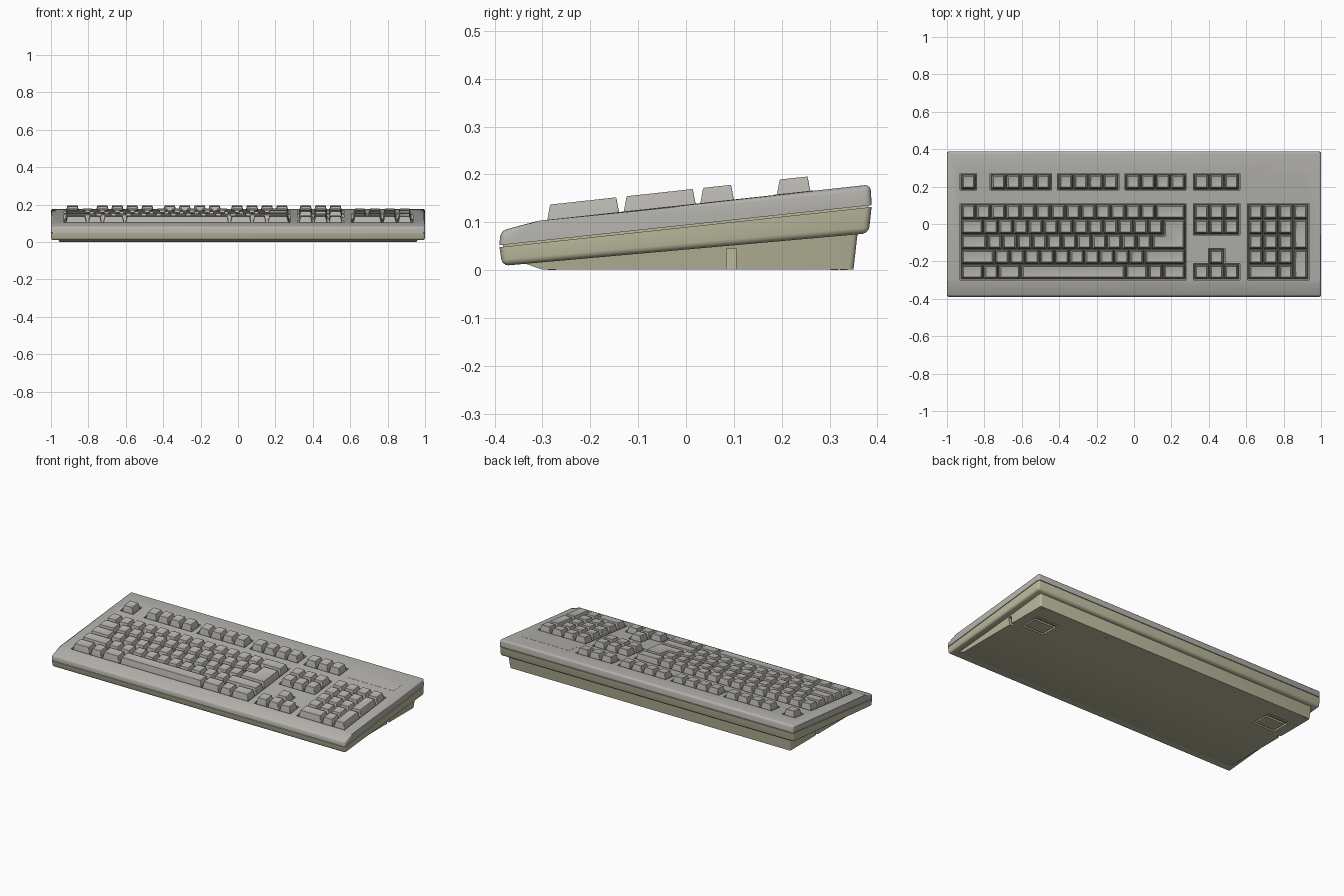
import bpy, bmesh, math
from mathutils import Vector

if "Cube" in bpy.data.objects:
    bpy.data.objects.remove(bpy.data.objects["Cube"], do_unlink=True)


def material(name, r, g, b):
    m = bpy.data.materials.new(name)
    m.use_nodes = True
    m.diffuse_color = (r, g, b, 1)
    bsdf = m.node_tree.nodes["Principled BSDF"]
    bsdf.inputs["Base Color"].default_value = (r, g, b, 1)
    bsdf.inputs["Roughness"].default_value = 0.6
    return m


CASE = material("warm grey case", 0.46, 0.45, 0.42)
KEYS = material("light grey keys", 0.49, 0.475, 0.44)
BASE = material("beige base", 0.5, 0.49, 0.34)
DARK = material("dark well floor", 0.09, 0.09, 0.085)

U = 0.08            # key pitch
LEFT = -0.925       # left edge of the key field
TOP = 0.105         # back edge of the typing block


def deck(y):
    """Height of the sloping top face."""
    return 0.103 + (y + 0.31) * 0.109


def finish(bm, name, mat):
    bmesh.ops.recalc_face_normals(bm, faces=bm.faces)
    me = bpy.data.meshes.new(name)
    bm.to_mesh(me)
    bm.free()
    ob = bpy.data.objects.new(name, me)
    me.materials.append(mat)
    bpy.context.collection.objects.link(ob)
    return ob


def activate(ob):
    bpy.ops.object.select_all(action='DESELECT')
    ob.select_set(True)
    bpy.context.view_layer.objects.active = ob


def smooth(ob):
    activate(ob)
    bpy.ops.object.shade_smooth_by_angle(angle=math.radians(30))


def loft(bm, loops):
    """Skin a stack of equal-length loops and cap both ends."""
    rings = [[bm.verts.new(p) for p in loop] for loop in loops]
    for a, b in zip(rings, rings[1:]):
        for i in range(len(a)):
            j = (i + 1) % len(a)
            bm.faces.new((a[i], a[j], b[j], b[i]))
    bm.faces.new(rings[0][::-1])
    bm.faces.new(rings[-1])


def rect(x0, y0, x1, y1):
    return [(x0, y0), (x1, y0), (x1, y1), (x0, y1)]


def sloped_box(bm, r, low, high):
    """Box whose bottom and top follow the deck slope."""
    loft(bm, [[(x, y, deck(y) + h) for x, y in rect(*r)] for h in (low, high)])


def box(bm, r, z0, z1):
    loft(bm, [[(x, y, z) for x, y in rect(*r)] for z in (z0, z1)])


def shell(name, profile, half, mat, radius):
    """Side profile run across the width; all edges rounded except the seam,
    which joins the first and last profile points."""
    bm = bmesh.new()
    loft(bm, [[(x, y, z) for y, z in profile] for x in (-half, half)])
    bm.verts.ensure_lookup_table()
    n = len(profile)
    seam = {0, n - 1, n, 2 * n - 1}
    bm.verts.index_update()
    edges = [e for e in bm.edges if not all(v.index in seam for v in e.verts)]
    if radius:
        bmesh.ops.bevel(bm, geom=edges, offset=radius, segments=3, profile=0.5,
                        affect='EDGES', clamp_overlap=True)
    return finish(bm, name, mat)


def carve(ob, cutter):
    cutter.hide_render = True
    mod = ob.modifiers.new("cut", 'BOOLEAN')
    mod.operation = 'DIFFERENCE'
    mod.solver = 'EXACT'
    mod.use_self = True
    mod.object = cutter
    activate(ob)
    bpy.ops.object.modifier_apply(modifier=mod.name)
    bpy.data.objects.remove(cutter, do_unlink=True)


# --- Key layout: (column, row, width, height) in key units ---
def run(col, row, widths):
    out = []
    for w in widths:
        out.append((col, row, w, 1))
        col += w
    return out


NAV, PAD, FROW = 15.58, 19.2, -2
keys = run(0, FROW, [1])
for start in (2, 6.5, 11):
    keys += run(start, FROW, [1] * 4)
keys += run(NAV, FROW, [1] * 3)
keys += run(0, 0, [1] * 13 + [2])
keys += run(0, 1, [1.5] + [1] * 12)
keys += run(0, 2, [1.75] + [1] * 11)
keys += run(0, 3, [2.25] + [1] * 10 + [2.75])
keys += run(0, 4, [1.5, 1, 1.5, 7, 1.5, 1, 1.5])
for row in (0, 1, 4):
    keys += run(NAV, row, [1] * 3)
keys += run(NAV + 1, 3, [1])
keys += run(PAD, 0, [1] * 4)
for row in (1, 2, 3):
    keys += run(PAD, row, [1] * 3)
keys += run(PAD, 4, [2, 1]) + [(PAD + 3, 1, 1, 2), (PAD + 3, 3, 1, 2)]

wells = [(0, FROW, 1, 1), (2, FROW, 4, 1), (6.5, FROW, 4, 1), (11, FROW, 4, 1),
         (NAV, FROW, 3, 1), (0, 0, 15, 5), (NAV, 0, 3, 2), (NAV + 1, 3, 1, 1),
         (NAV, 4, 3, 1), (PAD, 0, 4, 5)]


def area(col, row, w, h, grow=0.0):
    x, y = LEFT + col * U, TOP - row * U
    return (x - grow, y - h * U - grow, x + w * U + grow, y + grow)


# --- Case halves ---
upper = shell("upper_case", [(-0.39, 0.052), (-0.388, 0.082), (-0.31, 0.103),
                             (0.386, 0.179), (0.388, 0.136)], 1.0, CASE, 0.012)
lower = shell("lower_case", [(-0.39, 0.048), (-0.384, 0.009),
                             (0.382, 0.077), (0.388, 0.132)], 1.0, BASE, 0.013)
shell("seam_strip", [(-0.383, 0.06), (-0.383, 0.04),
                     (0.381, 0.122), (0.381, 0.143)], 0.993, BASE, 0)

# --- Key wells ---
bm = bmesh.new()
for w in wells:
    sloped_box(bm, area(*w, grow=0.004), -0.028, 0.03)
carve(upper, finish(bm, "well_cutter", DARK))
upper.data.materials.clear()
upper.data.materials.append(CASE)
smooth(upper)
smooth(lower)
bm = bmesh.new()
for w in wells:
    sloped_box(bm, area(*w, grow=0.003), -0.029, -0.025)
finish(bm, "well_floors", DARK)


# --- Keycaps ---
def inset(points, dx, dy):
    """Shrink a counter-clockwise right-angled outline."""
    out = []
    for i, p in enumerate(points):
        p = Vector(p)
        a = (p - Vector(points[i - 1])).normalized()
        b = (Vector(points[(i + 1) % len(points)]) - p).normalized()
        nx, ny = -a.y - b.y, a.x + b.x
        out.append((p.x + nx * dx, p.y + ny * dy))
    return out


def keycap(bm, outline):
    levels = [(0.003, 0.003, -0.026), (0.005, 0.005, 0.0),
              (0.013, 0.011, 0.032), (0.018, 0.016, 0.0305)]
    loft(bm, [[(x, y, deck(y) + h) for x, y in inset(outline, dx, dy)]
              for dx, dy, h in levels])


bm = bmesh.new()
for k in keys:
    keycap(bm, rect(*area(*k)))
# L-shaped return key
ax0, ay0, ax1, ay1 = area(13.5, 1, 1.5, 1)
bx0, by0, bx1, by1 = area(12.75, 2, 2.25, 1)
keycap(bm, [(bx0, by0), (bx1, by0), (ax1, ay1), (ax0, ay1), (ax0, by1), (bx0, by1)])
caps = finish(bm, "keycaps", KEYS)
bev = caps.modifiers.new("soft edges", 'BEVEL')
bev.width, bev.segments, bev.angle_limit = 0.0025, 2, math.radians(40)
smooth(caps)

# --- Indicator panel above the number pad ---
bm = bmesh.new()
sloped_box(bm, area(PAD, FROW, 4, 1), -0.002, 0.0008)
finish(bm, "indicator_panel", CASE)

# --- Wedge base with side notches and foot recesses ---
bm = bmesh.new()
loft(bm, [[(x, y, 0.001) for x, y in rect(-0.955, -0.3, 0.955, 0.35)],
          [(x, y, 0.022 + 0.0888 * (y + 0.384)) for x, y in
           rect(-0.965, -0.365, 0.965, 0.36)]])
bmesh.ops.bevel(bm, geom=[e for e in bm.edges if abs(e.verts[0].co.z - e.verts[1].co.z) > 0.01
                          and e.verts[0].co.y > 0 and e.verts[1].co.y > 0],
                offset=0.01, segments=3, profile=0.5, affect='EDGES')
wedge = finish(bm, "wedge_base", BASE)
bm = bmesh.new()
for s in (-1, 1):
    box(bm, (s * 0.96 - 0.02, 0.085, s * 0.96 + 0.02, 0.105), -0.02, 0.045)
    box(bm, (s * 0.82 - 0.075, 0.12, s * 0.82 + 0.075, 0.25), -0.02, 0.012)
carve(wedge, finish(bm, "base_cutter", BASE))
smooth(wedge)

# --- Folding feet ---
for s, side in ((-1, "right"), (1, "left")):
    bm = bmesh.new()
    box(bm, (s * 0.82 - 0.065, 0.13, s * 0.82 + 0.065, 0.215), 0.002, 0.014)
    box(bm, (s * 0.82 - 0.07, 0.23, s * 0.82 + 0.07, 0.24), 0.002, 0.014)
    finish(bm, side + "_folding_foot", BASE)

# --- Screw heads underneath ---
bm = bmesh.new()
for s in (-1, 1):
    for x, y in ((0.46, 0.31), (0.93, 0.33), (0.24, -0.28), (0.92, -0.28)):
        ring = [(s * x + 0.008 * math.cos(t * math.pi / 6),
                 y + 0.008 * math.sin(t * math.pi / 6)) for t in range(12)]
        loft(bm, [[(px, py, z) for px, py in ring] for z in (0.0, 0.004)])
finish(bm, "screw_heads", BASE)
